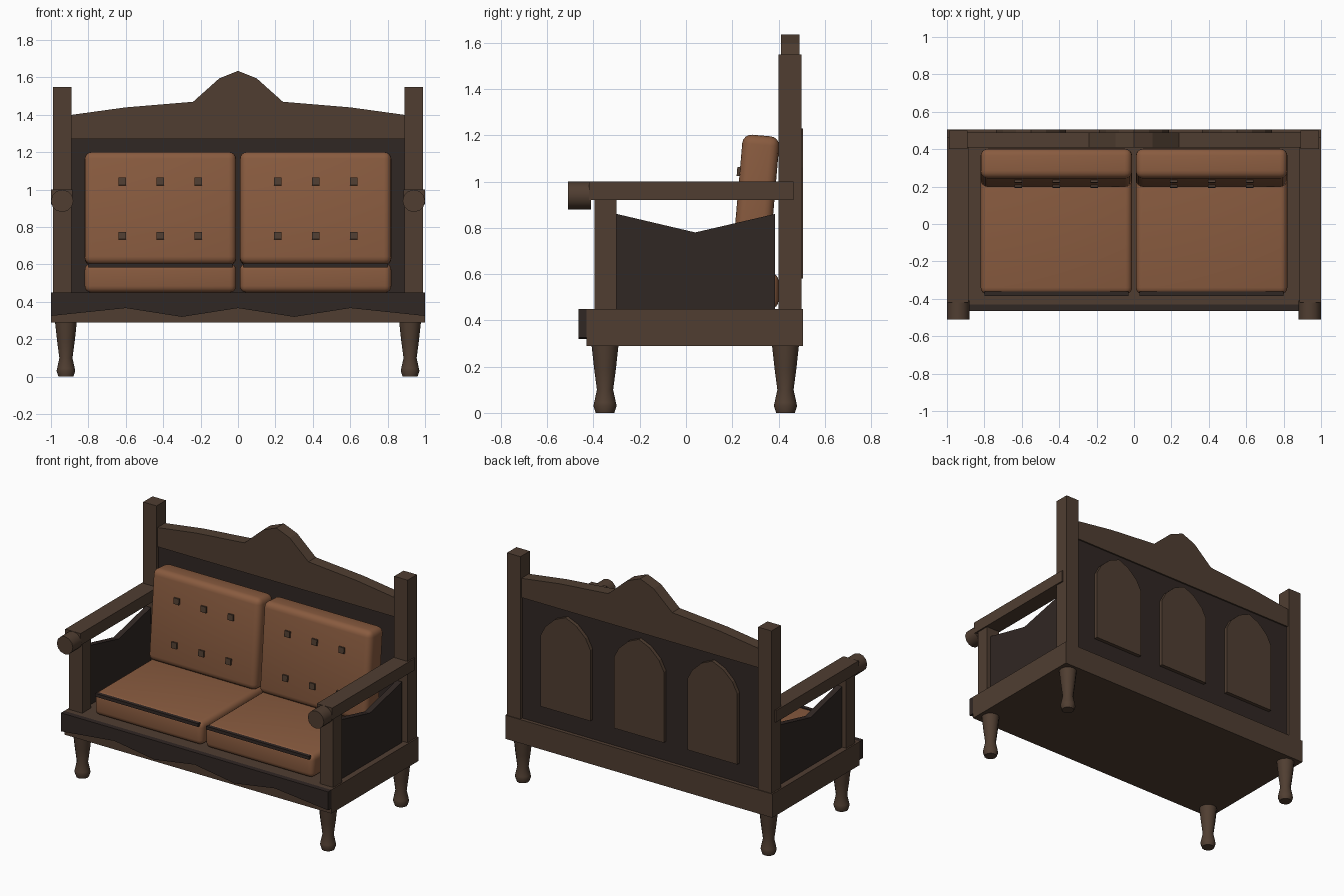
import bpy, bmesh, math
from mathutils import Matrix

if "Cube" in bpy.data.objects:
    bpy.data.objects.remove(bpy.data.objects["Cube"])


def material(name, rgb):
    m = bpy.data.materials.new(name)
    m.diffuse_color = (*rgb, 1)
    m.use_nodes = True
    m.node_tree.nodes["Principled BSDF"].inputs["Base Color"].default_value = m.diffuse_color
    return m


WOOD = material("wood", (0.080, 0.048, 0.031))
DARK = material("dark_wood", (0.030, 0.020, 0.017))
LEATHER = material("leather", (0.25, 0.105, 0.05))


def finish(name, bm, mat, smooth=None):
    bmesh.ops.recalc_face_normals(bm, faces=bm.faces)
    me = bpy.data.meshes.new(name)
    bm.to_mesh(me)
    bm.free()
    me.materials.append(mat)
    ob = bpy.data.objects.new(name, me)
    bpy.context.collection.objects.link(ob)
    if smooth:
        bpy.ops.object.select_all(action='DESELECT')
        ob.select_set(True)
        bpy.context.view_layer.objects.active = ob
        bpy.ops.object.shade_smooth_by_angle(angle=math.radians(smooth))
    return ob


def box(name, x, y, z, mat, bevel=0, tilt=0):
    """Box from (min, max) ranges, optionally rounded and tilted about x."""
    bm = bmesh.new()
    bmesh.ops.create_cube(bm, size=1)
    bmesh.ops.scale(bm, verts=bm.verts, vec=(x[1] - x[0], y[1] - y[0], z[1] - z[0]))
    if bevel:
        bmesh.ops.bevel(bm, geom=bm.edges[:], offset=bevel, segments=4, profile=0.5, affect='EDGES')
    mid = [(a + b) / 2 for a, b in (x, y, z)]
    bmesh.ops.transform(bm, verts=bm.verts,
                        matrix=Matrix.Translation(mid) @ Matrix.Rotation(tilt, 4, 'X'))
    return finish(name, bm, mat, 40 if bevel else None)


def prism(name, pts, axis, lo, hi, mat):
    """Extrude a 2D outline along x (outline y,z) or y (outline x,z)."""
    bm = bmesh.new()
    put = (lambda p, d: (d, *p)) if axis == 'X' else (lambda p, d: (p[0], d, p[1]))
    a, b = ([bm.verts.new(put(p, d)) for p in pts] for d in (lo, hi))
    bm.faces.new(a)
    bm.faces.new(b)
    for i in range(len(pts)):
        j = (i + 1) % len(pts)
        bm.faces.new((a[i], a[j], b[j], b[i]))
    return finish(name, bm, mat)


def lathe(name, profile, cx, cy, mat, n=12):
    """Turned part from (radius, z) rings."""
    bm = bmesh.new()
    rings = [[bm.verts.new((cx + r * math.cos(2 * math.pi * i / n),
                            cy + r * math.sin(2 * math.pi * i / n), z)) for i in range(n)]
             for r, z in profile]
    for a, b in zip(rings, rings[1:]):
        for i in range(n):
            j = (i + 1) % n
            bm.faces.new((a[i], a[j], b[j], b[i]))
    bm.faces.new(rings[0])
    bm.faces.new(rings[-1])
    return finish(name, bm, mat, 30)


def mirrored(half):
    """Complete a symmetric outline given from its right side to x = 0."""
    return half + [(-x, z) for x, z in reversed(half) if x > 0]


# Base frame and wavy front apron
box("base_frame", (-1, 1), (-0.43, 0.505), (0.29, 0.45), WOOD)
wave = mirrored([(1, 0.45), (1, 0.325), (0.6, 0.367), (0.3, 0.32), (0, 0.367)])
prism("front_apron", wave, 'Y', -0.465, -0.43, DARK)

# Back panel, shaped crest rail and pointed-arch panels on the rear
box("back_panel", (-0.89, 0.89), (0.42, 0.48), (0.45, 1.28), DARK)
crest = mirrored([(0.89, 1.27), (0.89, 1.40), (0.6, 1.44), (0.24, 1.47), (0.1, 1.595), (0, 1.635)])
prism("crest_rail", crest, 'Y', 0.41, 0.49, WOOD)
arch = mirrored([(0.187, 0.58), (0.187, 1.06), (0.15, 1.13), (0.08, 1.195), (0, 1.23)])
for cx in (-0.55, 0, 0.55):
    prism("rear_arch_panel", [(x + cx, z) for x, z in arch], 'Y', 0.47, 0.505, WOOD)

leg = [(0.04, 0), (0.05, 0.03), (0.047, 0.045), (0.035, 0.10), (0.047, 0.19), (0.058, 0.29)]
side = [(-0.30, 0.45), (0.40, 0.45), (0.385, 0.86), (0.04, 0.78), (-0.30, 0.86)]
side[1] = (0.385, 0.45)

for s, tag in ((-1, "left"), (1, "right")):
    def span(a, b):
        return tuple(sorted((s * a, s * b)))

    # Turned legs
    for cy, pos in ((-0.35, "front"), (0.43, "back")):
        lathe(f"{pos}_leg_{tag}", leg, s * 0.92, cy, WOOD)

    # Posts, armrest, scroll end and dark side panel
    box(f"back_post_{tag}", span(0.89, 0.99), (0.40, 0.50), (0.45, 1.55), WOOD)
    box(f"arm_post_{tag}", span(0.89, 0.99), (-0.395, -0.30), (0.45, 0.92), WOOD)
    box(f"armrest_{tag}", span(0.885, 1.0), (-0.42, 0.465), (0.92, 1.0), WOOD)
    bm = bmesh.new()
    bmesh.ops.create_cone(bm, cap_ends=True, segments=12, radius1=0.06, radius2=0.06, depth=0.1,
                          matrix=Matrix.Translation((s * 0.94, -0.46, 0.94)) @ Matrix.Rotation(math.pi / 2, 4, 'X'))
    finish(f"arm_scroll_{tag}", bm, WOOD, 40)
    prism(f"side_panel_{tag}", side, 'X', *span(0.92, 0.96), DARK)

    # Seat cushion with front trim
    box(f"seat_cushion_{tag}", span(0.01, 0.82), (-0.375, 0.40), (0.45, 0.605), LEATHER, 0.035)
    box(f"seat_trim_{tag}", span(0.03, 0.80), (-0.385, -0.36), (0.583, 0.605), DARK)

    # Tilted back cushion with tufting buttons
    tilt = math.radians(-5)
    box(f"back_cushion_{tag}", span(0.01, 0.82), (0.22, 0.38), (0.595, 1.20), LEATHER, 0.04, tilt)
    for i in (-1, 0, 1):
        for z in (0.754, 1.043):
            y = 0.22 + (z - 0.9) * 0.087
            x = s * 0.415 + i * 0.203
            box(f"button_{tag}", (x - 0.02, x + 0.02), (y - 0.012, y + 0.012), (z - 0.02, z + 0.02), WOOD, 0, tilt)
